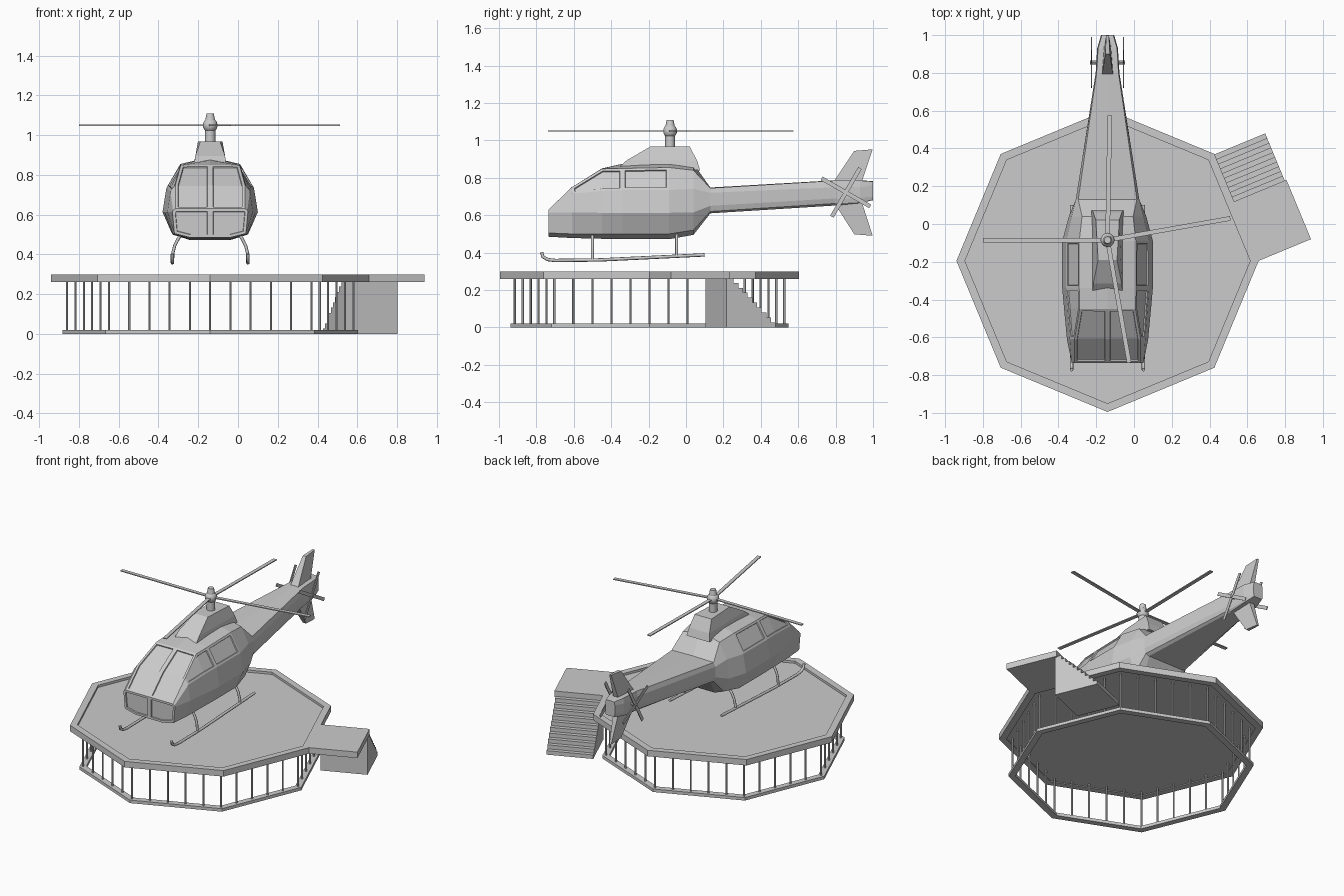
import bpy, bmesh
from math import cos, sin, pi, radians
from mathutils import Vector, Matrix

if "Cube" in bpy.data.objects:
    bpy.data.objects.remove(bpy.data.objects["Cube"])

CX = -0.14                    # helicopter and deck centre line
CENTRE = Vector((CX, -0.195, 0))

grey = bpy.data.materials.new("light grey")
grey.use_nodes = True
grey.diffuse_color = (0.6, 0.6, 0.6, 1)
grey.node_tree.nodes["Principled BSDF"].inputs["Base Color"].default_value = (0.6, 0.6, 0.6, 1)


def finish(name, bm, smooth=False):
    bmesh.ops.recalc_face_normals(bm, faces=bm.faces)
    mesh = bpy.data.meshes.new(name)
    bm.to_mesh(mesh)
    bm.free()
    mesh.materials.append(grey)
    obj = bpy.data.objects.new(name, mesh)
    bpy.context.collection.objects.link(obj)
    if smooth:
        bpy.ops.object.select_all(action='DESELECT')
        obj.select_set(True)
        bpy.context.view_layer.objects.active = obj
        bpy.ops.object.shade_smooth_by_angle(angle=radians(40))
    return obj


def loft(bm, rings, close=False):
    """Skin a row of equal point rings; cap the ends unless the row is closed."""
    rows = [[bm.verts.new(p) for p in ring] for ring in rings]
    pairs = list(zip(rows, rows[1:] + rows[:1]))
    for a, b in pairs if close else pairs[:-1]:
        for i in range(len(a)):
            j = (i + 1) % len(a)
            bm.faces.new((a[i], a[j], b[j], b[i]))
    if not close:
        bm.faces.new(rows[0])
        bm.faces.new(rows[-1])


def octagon(radius, z):
    return [CENTRE + Vector((radius * cos(k * pi / 4), radius * sin(k * pi / 4), z))
            for k in range(8)]


def cylinder(bm, a, b, radius, sides=8, radius2=None):
    a, b = Vector(a), Vector(b)
    turn = (b - a).to_track_quat('Z', 'Y').to_matrix().to_4x4()
    bmesh.ops.create_cone(bm, cap_ends=True, segments=sides, radius1=radius,
                          radius2=radius if radius2 is None else radius2,
                          depth=(b - a).length,
                          matrix=Matrix.Translation((a + b) / 2) @ turn)


def tube(name, points, radius):
    curve = bpy.data.curves.new(name, 'CURVE')
    curve.dimensions = '3D'
    curve.bevel_depth = radius
    curve.bevel_resolution = 2
    curve.use_fill_caps = True
    spline = curve.splines.new('POLY')
    spline.points.add(len(points) - 1)
    for point, co in zip(spline.points, points):
        point.co = (*co, 1)
    curve.materials.append(grey)
    bpy.context.collection.objects.link(bpy.data.objects.new(name, curve))


# Octagonal landing deck with raised rim, and the base ring
def ring(name, outer, inner, low, high):
    bm = bmesh.new()
    loft(bm, [octagon(outer, low), octagon(outer, high),
              octagon(inner, high), octagon(inner, low)], close=True)
    finish(name, bm)


ring("deck_rim", 0.80, 0.755, 0.26, 0.30)
ring("base_ring", 0.743, 0.70, 0, 0.02)
bm = bmesh.new()
loft(bm, [octagon(0.757, 0.265), octagon(0.757, 0.285)])
finish("deck", bm)

# Posts, five to a side
bm = bmesh.new()
corners = octagon(0.72, 0)
for k in range(8):
    for step in range(5):
        foot = corners[k].lerp(corners[(k + 1) % 8], step / 5)
        cylinder(bm, foot + Vector((0, 0, 0.01)), foot + Vector((0, 0, 0.265)), 0.006, 6)
finish("deck_posts", bm)

# Side landing and stairs, laid along one deck edge
start, end = octagon(0.80, 0)[0:2]
along = (end - start).normalized()
out = Vector((along.y, -along.x, 0))


def along_edge(t, z, offset):
    return start + along * t + out * offset + Vector((0, 0, z))


def edge_prism(name, profile, width):
    bm = bmesh.new()
    loft(bm, [[along_edge(t, z, o) for t, z in profile] for o in (0, width)])
    finish(name, bm)


edge_prism("side_landing", [(0, 0.26), (0.34, 0.26), (0.34, 0.30), (0, 0.30)], 0.30)
profile, steps = [(0.325, 0), (0.325, 0.265)], 10
for k in range(steps):
    t, z = 0.34 + k * 0.027, 0.265 * (1 - k / steps)
    profile += [(t, z), (t + 0.027, z)]
edge_prism("stairs", profile + [(0.61, 0)], 0.29)

# Cabin and tail boom: y, top ridge z, then half width and z from belly to roof edge
sections = [
    (-0.735, 0.63, (.10, .485), (.18, .505), (.19, .615), (.187, .622), (.175, .63)),
    (-0.61, 0.75, (.10, .478), (.185, .50), (.215, .614), (.20, .715), (.175, .75)),
    (-0.45, 0.85, (.10, .474), (.187, .50), (.23, .613), (.212, .73), (.148, .848)),
    (-0.34, 0.875, (.10, .472), (.19, .50), (.24, .613), (.22, .735), (.15, .85)),
    (-0.09, 0.89, (.10, .472), (.19, .50), (.24, .613), (.22, .735), (.15, .855)),
    (0.04, 0.875, (.10, .495), (.165, .52), (.205, .615), (.19, .74), (.135, .84)),
    (0.13, 0.748, (.13, .61), (.155, .62), (.168, .65), (.168, .72), (.155, .745)),
    (0.80, 0.787, (.05, .652), (.06, .663), (.063, .69), (.063, .75), (.058, .785)),
    (0.93, 0.787, (.045, .665), (.05, .67), (.055, .69), (.055, .75), (.05, .785)),
    (1.0, 0.782, (.03, .68), (.033, .685), (.035, .70), (.035, .76), (.03, .78)),
]
bm = bmesh.new()
panels = {}
for side in (1, -1):
    rows = []
    for y, ridge, *pts in sections:
        pts = [(0, pts[0][1])] + pts + [(0, ridge)]
        rows.append([bm.verts.new((CX + side * w, y, z)) for w, z in pts])
    for r, (a, b) in enumerate(zip(rows, rows[1:])):
        for i in range(len(a) - 1):
            panels[side, r, i] = bm.faces.new((a[i], a[i + 1], b[i + 1], b[i]))
    panels[side, "nose"] = bm.faces.new(rows[0])
    bm.faces.new(rows[-1])
bmesh.ops.remove_doubles(bm, verts=bm.verts, dist=0.0005)
bmesh.ops.recalc_face_normals(bm, faces=bm.faces)
# Recessed windows: windscreen halves, nose panes, quarter lights, side windows
for side in (1, -1):
    for pane in ([(0, 5), (1, 5)], [("nose",)], [(1, 4), (2, 4)], [(3, 4)]):
        bmesh.ops.inset_region(bm, faces=[panels[(side, *key)] for key in pane],
                               thickness=0.014, depth=0, use_even_offset=True)
        bmesh.ops.inset_region(bm, faces=[panels[(side, *key)] for key in pane],
                               thickness=0.002, depth=-0.007, use_even_offset=True)
finish("fuselage", bm)

# Engine cowling on the roof
bm = bmesh.new()


def cowl(front, back, half_front, half_back, z_front, z_back):
    return [(CX - half_front, front, z_front), (CX + half_front, front, z_front),
            (CX + half_back, back, z_back), (CX - half_back, back, z_back)]


loft(bm, [cowl(-0.36, 0.075, 0.08, 0.085, 0.855, 0.84),
          cowl(-0.315, 0.06, 0.075, 0.075, 0.895, 0.89),
          cowl(-0.19, 0.02, 0.05, 0.062, 0.967, 0.967)])
finish("engine_cowling", bm)

# Rotor mast, hub and four blades
HUB = Vector((CX, -0.085, 1.05))
bm = bmesh.new()
cylinder(bm, HUB - Vector((0, 0, 0.09)), HUB - Vector((0, 0, 0.02)), 0.026, 16)
cylinder(bm, HUB + Vector((0, 0, 0.02)), HUB + Vector((0, 0, 0.06)), 0.026, 16, 0.018)
bmesh.ops.create_uvsphere(bm, u_segments=16, v_segments=10, radius=0.037,
                          matrix=Matrix.Translation(HUB))
finish("rotor_hub", bm, smooth=True)


def blade(bm, hub, turn, length, width, thick):
    """Flat slab running out from the hub along its turned x axis."""
    size = Matrix.Diagonal((length, width, thick, 1))
    bmesh.ops.create_cube(bm, size=1, matrix=Matrix.Translation(hub) @ turn
                          @ Matrix.Translation((length / 2, 0, 0)) @ size)


bm = bmesh.new()
for k in range(4):
    blade(bm, HUB, Matrix.Rotation(radians(10 + [0, 79, 170, 270][k]), 4, 'Z'), 0.66, 0.024, 0.006)
finish("main_rotor_blades", bm)

# Tail fins, thick at the root and thin at the tip
for name, root_z, tip_z in (("upper_tail_fin", 0.78, 0.952), ("lower_tail_fin", 0.67, 0.49)):
    bm = bmesh.new()
    lean = 0.008 if tip_z > root_z else -0.008
    loft(bm, [[(CX - w, front, z - lean), (CX + w, front, z - lean),
               (CX + w * 0.6, back, z), (CX - w * 0.6, back, z)]
              for w, front, back, z in ((0.03, 0.785, 0.94, root_z), (0.012, 0.90, 0.998, tip_z))])
    finish(name, bm)

# Tail rotors, one on each side
for side, name in ((1, "left_tail_rotor"), (-1, "right_tail_rotor")):
    bm = bmesh.new()
    hub = Vector((CX + side * 0.085, 0.855, 0.722))
    cylinder(bm, hub - Vector((side * 0.04, 0, 0)), hub + Vector((side * 0.008, 0, 0)), 0.01)
    for k in range(4):
        spin = Matrix.Rotation(radians(60 + 90 * k), 4, 'X') @ Matrix.Rotation(pi / 2, 4, 'Z')
        blade(bm, hub, spin, 0.15, 0.005, 0.022)
    finish(name, bm)

# Landing skids and their bent struts
for side, name in ((1, "left"), (-1, "right")):
    x = CX + side * 0.19
    tube(name + "_skid", [(x, -0.772, 0.402), (x, -0.765, 0.378), (x, -0.74, 0.363),
                          (x, -0.70, 0.358), (x, -0.46, 0.361), (x, 0.10, 0.388)], 0.009)
    for place, y, low in (("front", -0.50, 0.361), ("rear", -0.05, 0.381)):
        tube(f"{name}_{place}_strut", [(CX + side * w, y, z) for w, z in
             ((0.14, 0.51), (0.16, 0.48), (0.178, 0.445), (0.187, 0.41), (0.19, low))], 0.008)
